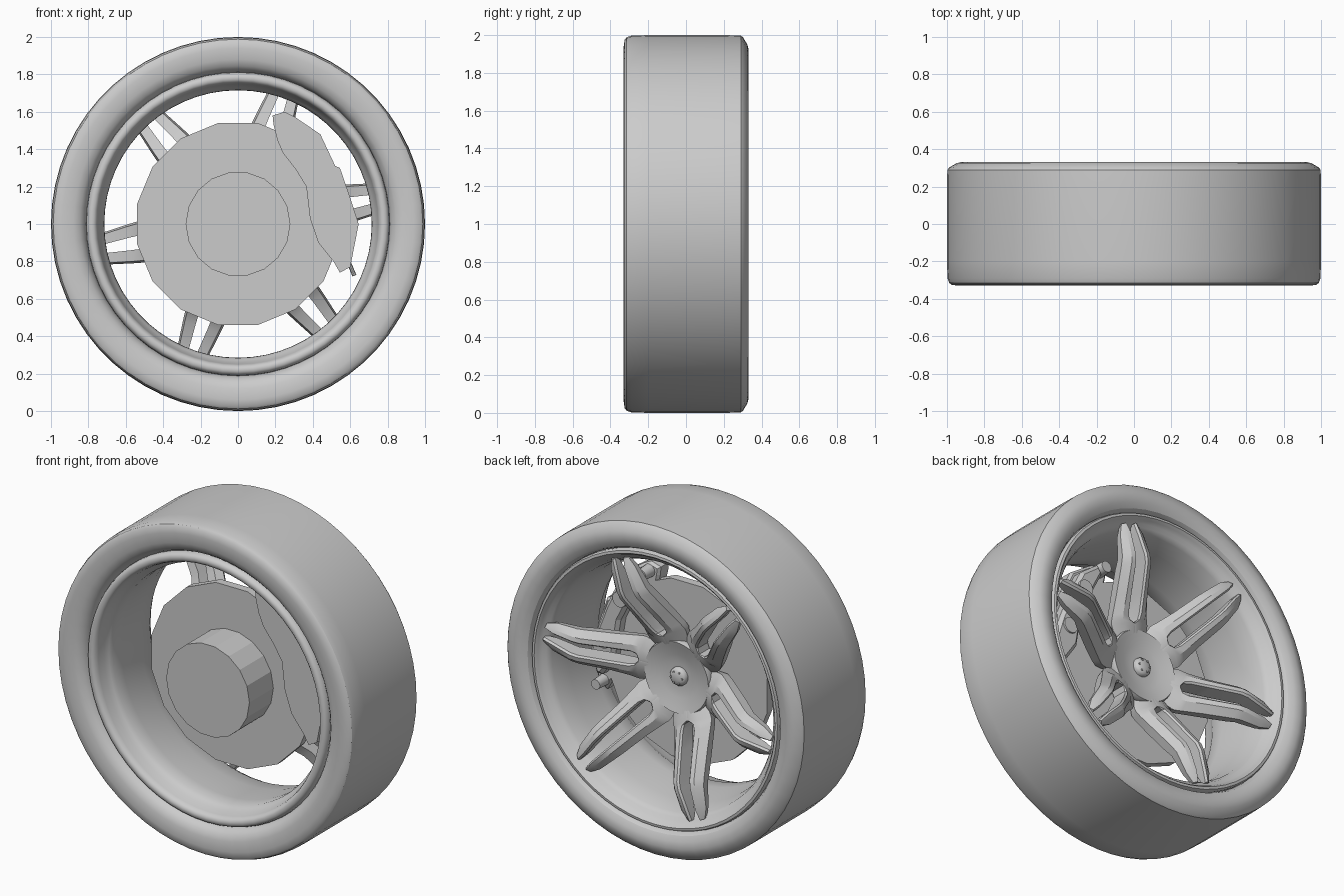
import bpy, bmesh, math
from mathutils import Matrix, Vector

if "Cube" in bpy.data.objects:
    bpy.data.objects.remove(bpy.data.objects["Cube"])

grey = bpy.data.materials.new("plain_grey")
grey.use_nodes = True
grey.diffuse_color = (0.6, 0.6, 0.6, 1)
grey.node_tree.nodes["Principled BSDF"].inputs["Base Color"].default_value = (0.6, 0.6, 0.6, 1)

CENTRE = Vector((0, 0, 1))


def finish(bm, name, smooth=None):
    bmesh.ops.recalc_face_normals(bm, faces=bm.faces)
    mesh = bpy.data.meshes.new(name)
    bm.to_mesh(mesh)
    bm.free()
    mesh.materials.append(grey)
    ob = bpy.data.objects.new(name, mesh)
    bpy.context.collection.objects.link(ob)
    if smooth:
        bpy.ops.object.select_all(action='DESELECT')
        ob.select_set(True)
        bpy.context.view_layer.objects.active = ob
        bpy.ops.object.shade_smooth_by_angle(angle=math.radians(smooth))
    return ob


def lathe(name, profile, steps, smooth=None, closed=True, turn=0):
    """Spin (radius, y) points around the axle."""
    bm = bmesh.new()
    start = Matrix.Rotation(turn, 3, 'Y')
    vs = [bm.verts.new(CENTRE + start @ Vector((r, y, 0))) for r, y in profile]
    edges = [bm.edges.new(p) for p in zip(vs, vs[1:])]
    if closed:
        edges.append(bm.edges.new((vs[-1], vs[0])))
    bmesh.ops.spin(bm, geom=vs + edges, cent=CENTRE, axis=(0, 1, 0),
                   angle=math.tau, steps=steps, use_merge=True)
    bmesh.ops.remove_doubles(bm, verts=bm.verts, dist=0.0005)
    return finish(bm, name, smooth)


def plate(name, outline, y0, y1, bevel):
    """Extrude an (x, z) outline from y0 to y1 and chamfer its back rim."""
    bm = bmesh.new()
    face = bm.faces.new([bm.verts.new((x, y0, z)) for x, z in outline])
    new = bmesh.ops.extrude_face_region(bm, geom=[face])["geom"]
    moved = [v for v in new if isinstance(v, bmesh.types.BMVert)]
    bmesh.ops.translate(bm, verts=moved, vec=(0, y1 - y0, 0))
    rim = [e for e in bm.edges if all(abs(v.co.y - y1) < 1e-4 for v in e.verts)]
    bmesh.ops.bevel(bm, geom=rim, offset=bevel, segments=1, affect='EDGES')
    return finish(bm, name)


def rod(name, place, axis, angle, r0, r1, length, sides, smooth=None):
    bm = bmesh.new()
    bmesh.ops.create_cone(bm, segments=sides, radius1=r0, radius2=r1, depth=length, cap_ends=True,
                          matrix=Matrix.Translation(place) @ Matrix.Rotation(angle, 4, axis))
    return finish(bm, name, smooth)


# Tyre: crisp shoulders, walls rolled in to meet the rim
lathe("tyre", [(0.81, -0.2), (0.812, -0.265), (0.825, -0.29), (0.845, -0.312), (0.88, -0.325),
               (0.94, -0.33), (0.975, -0.325), (0.988, -0.315), (0.997, -0.29), (1.0, -0.2),
               (1.0, 0.2), (0.998, 0.29), (0.988, 0.302), (0.95, 0.325), (0.92, 0.332),
               (0.88, 0.325), (0.85, 0.308), (0.835, 0.28), (0.825, 0.22)], 60, 32)

# Rim with a rounded front flange and a barrel that opens towards the back
lathe("rim", [(0.815, -0.22), (0.81, -0.275), (0.803, -0.293), (0.79, -0.302), (0.772, -0.302),
              (0.758, -0.292), (0.75, -0.27), (0.742, -0.225), (0.728, -0.2), (0.716, -0.18),
              (0.715, -0.1), (0.728, 0.1), (0.748, 0.22), (0.765, 0.252), (0.785, 0.262),
              (0.797, 0.285), (0.81, 0.302), (0.825, 0.3), (0.832, 0.285), (0.83, 0.22)], 60, 40)

# Brake disc and axle stub
lathe("brake_disc", [(0, -0.06), (0.55, -0.06), (0.55, -0.01), (0, -0.01)], 16,
      closed=False, turn=math.pi / 16)
lathe("axle_stub", [(0, -0.29), (0.28, -0.29), (0.28, -0.05)], 18, closed=False)

# Wheel hub, dished around a raised cap
lathe("wheel_hub", [(0, -0.02), (0.19, -0.02), (0.215, 0.03), (0.222, 0.075), (0.215, 0.092),
                    (0.19, 0.085), (0.13, 0.068), (0.075, 0.06), (0, 0.06)],
      48, 60, closed=False)
lathe("hub_cap", [(0.056, 0.055), (0.055, 0.075), (0.048, 0.086), (0.035, 0.092),
                  (0.018, 0.096), (0, 0.097)], 24, 50, closed=False)
for k in range(6):
    a = math.tau * k / 6
    rod("cap_stud", CENTRE + Vector((0.036 * math.cos(a), 0.092, 0.036 * math.sin(a))),
        'X', math.pi / 2, 0.006, 0.006, 0.012, 6)

# Six pairs of bent spokes, joined by a web near the hub;
# each station: radius, top y, depth, inner side, outer side
STATIONS = [(0.14, 0.06, 0.06, 0, 0.08), (0.2, 0.089, 0.09, 0, 0.122),
            (0.25, 0.106, 0.1, 0, 0.136), (0.268, 0.113, 0.105, 0.03, 0.136),
            (0.3, 0.13, 0.11, 0.04, 0.13), (0.4, 0.195, 0.12, 0.039, 0.118),
            (0.54, 0.285, 0.12, 0.036, 0.11), (0.585, 0.297, 0.1, 0.034, 0.105),
            (0.71, 0.296, 0.07, 0.025, 0.088), (0.772, 0.285, 0.04, 0.028, 0.06)]


def spoke(angle, side):
    bm = bmesh.new()
    turn = Matrix.Rotation(-angle, 3, 'Y')
    rings = []
    for r, top, depth, inner, outer in STATIONS:
        w = outer - inner
        edge = 0.012 if inner else 0.001
        section = [(inner, top - depth), (inner, top - edge), (inner + 0.01, top),
                   (inner + 0.5 * w, top - 0.006), (outer, top - 0.45 * depth),
                   (outer - 0.15 * w, top - depth)]
        rings.append([bm.verts.new(CENTRE + turn @ Vector((r, y, side * t))) for t, y in section])
    for a, b in zip(rings, rings[1:]):
        for i in range(len(a)):
            j = (i + 1) % len(a)
            bm.faces.new((a[i], a[j], b[j], b[i]))
    bm.faces.new(rings[0])
    bm.faces.new(rings[-1])
    finish(bm, "spoke", 25)


for k in range(6):
    for side in (-1, 1):
        spoke(math.radians(10.5 + 60 * k), side)

# Brake caliper: main body, back housing and fittings
plate("caliper_body", [(0.19, 1.53), (0.185, 1.58), (0.25, 1.6), (0.3, 1.575), (0.44, 1.48),
                       (0.52, 1.31), (0.545, 1.3), (0.6, 1.14), (0.645, 1.0), (0.61, 0.82),
                       (0.6, 0.77), (0.545, 0.74), (0.51, 0.8), (0.43, 0.9), (0.385, 1.03),
                       (0.365, 1.2), (0.31, 1.29), (0.24, 1.38), (0.21, 1.45)], -0.1, -0.01, 0.015)
plate("caliper_housing", [(0.27, 1.5), (0.3, 1.55), (0.42, 1.46), (0.5, 1.3), (0.57, 1.12),
                          (0.61, 0.99), (0.57, 0.86), (0.53, 0.86), (0.45, 0.98), (0.43, 1.1),
                          (0.41, 1.22), (0.34, 1.36)], -0.05, 0.06, 0.02)
for x, z, r in ((0.255, 1.545, 0.04), (0.56, 0.8, 0.035), (0.4, 1.36, 0.055), (0.51, 1.08, 0.055)):
    rod("caliper_piston", (x, 0.02, z), 'X', -math.pi / 2, r, r * 0.85, 0.1, 16, 30)

# Brake hose end
rod("hose_fitting", (0.605, -0.05, 0.765), 'Y', -0.4, 0.012, 0.012, 0.09, 10, 30)
